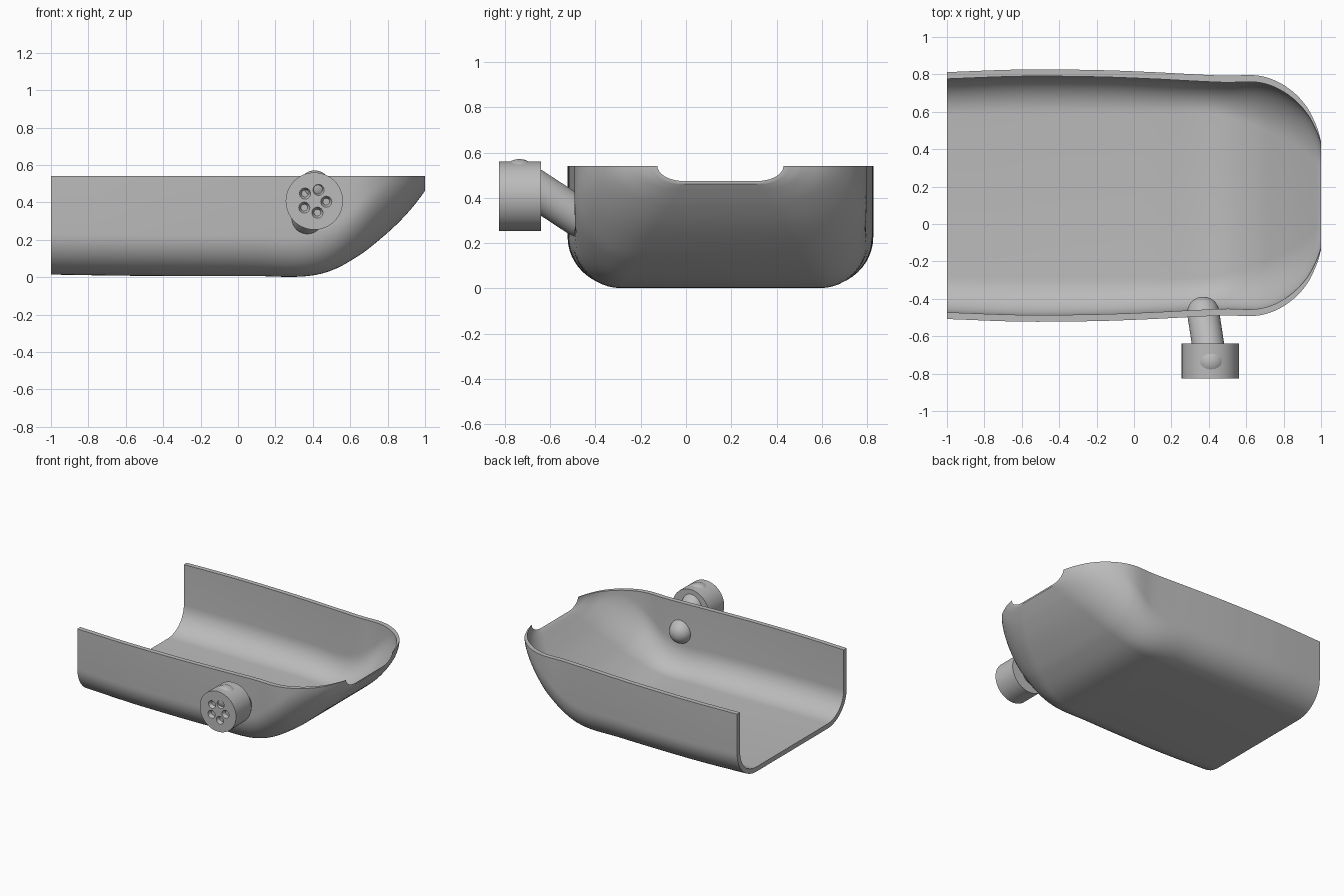
import bpy, bmesh, math
from mathutils import Vector

if "Cube" in bpy.data.objects:
    bpy.data.objects.remove(bpy.data.objects["Cube"])

grey = bpy.data.materials.new("plain grey")
grey.use_nodes = True
grey.diffuse_color = (0.5, 0.5, 0.5, 1)
grey.node_tree.nodes["Principled BSDF"].inputs["Base Color"].default_value = grey.diffuse_color

RIM, MID_Y = 0.54, 0.152


def make_object(name, bm):
    bmesh.ops.recalc_face_normals(bm, faces=bm.faces[:])
    mesh = bpy.data.meshes.new(name)
    bm.to_mesh(mesh)
    bm.free()
    mesh.materials.append(grey)
    obj = bpy.data.objects.new(name, mesh)
    bpy.context.collection.objects.link(obj)
    return obj


def smooth(obj):
    bpy.ops.object.select_all(action="DESELECT")
    obj.select_set(True)
    bpy.context.view_layer.objects.active = obj
    bpy.ops.object.shade_smooth_by_angle(angle=math.radians(32))


def cone(bm, start, end, r1, r2, sides):
    """Capped cone or cylinder between two points."""
    start, end = Vector(start), Vector(end)
    axis = end - start
    turn = axis.to_track_quat("Z", "Y").to_matrix().to_4x4()
    turn.translation = (start + end) / 2
    bmesh.ops.create_cone(bm, cap_ends=True, segments=sides, radius1=r1,
                          radius2=r2, depth=axis.length, matrix=turn)


# Tray stations: x, half width, bottom height, flat half width, corner height, thickness
stations = [Vector(s) for s in (
    (-1.0, 0.66, 0.014, 0.43, 0.22, 0.036),
    (-0.6, 0.674, 0.008, 0.44, 0.22, 0.036),
    (-0.2, 0.671, 0.006, 0.44, 0.22, 0.036),
    (0.1, 0.66, 0.006, 0.44, 0.22, 0.036),
    (0.35, 0.647, 0.004, 0.44, 0.22, 0.036),
    (0.5, 0.641, 0.036, 0.42, 0.24, 0.036),
    (0.65, 0.643, 0.118, 0.37, 0.28, 0.036),
    (0.75, 0.617, 0.195, 0.33, 0.29, 0.036),
    (0.85, 0.555, 0.284, 0.28, 0.256, 0.036),
    (0.93, 0.465, 0.37, 0.22, 0.17, 0.033),
    (0.98, 0.36, 0.434, 0.18, 0.106, 0.024),
    (1.0, 0.29, 0.462, 0.16, 0.078, 0.012))]


def spline(points, steps):
    """Catmull-Rom curve through the stations."""
    out = []
    for i in range(len(points) - 1):
        a, b = points[max(i - 1, 0)], points[i]
        c, d = points[i + 1], points[min(i + 2, len(points) - 1)]
        for k in range(steps):
            t = k / steps
            ta = (c - a) * (c[0] - b[0]) / (c[0] - a[0])
            tb = (d - b) * (c[0] - b[0]) / (d[0] - b[0])
            out.append(b * (2*t**3 - 3*t**2 + 1) + ta * (t**3 - 2*t*t + t)
                       + c * (3*t*t - 2*t**3) + tb * (t**3 - t*t))
    return out + [points[-1]]


def u_profile(half, bottom, flat, corner, arc=12):
    """U-shaped section from the +y rim round to the -y rim."""
    side = [(half, RIM)]
    for k in range(arc + 1):
        a = math.pi / 2 * k / arc
        side.append((flat + (half - flat) * math.cos(a),
                     min(bottom + corner * (1 - math.sin(a)), RIM)))
    return side + [(-y, z) for y, z in reversed(side)]


# Tray: outer and inner U sections lofted into one thick shell
bm = bmesh.new()
rings = []
for x, half, bottom, flat, corner, thick in spline(stations, 5):
    outer = u_profile(half, bottom, flat, corner)
    inner = u_profile(half - thick, bottom + thick, flat, corner - thick)
    rings.append([bm.verts.new((x, y + MID_Y, z))
                  for y, z in outer + inner[::-1]])
n = len(rings[0])
for r, s in zip(rings, rings[1:]):
    for i in range(n):
        j = (i + 1) % n
        bm.faces.new((r[i], r[j], s[j], s[i]))
for r in (rings[0], rings[-1]):
    for i in range(n // 2 - 1):
        bm.faces.new((r[i], r[i + 1], r[n - 2 - i], r[n - 1 - i]))
bmesh.ops.remove_doubles(bm, verts=bm.verts[:], dist=0.00001)
smooth(make_object("tray_shell", bm))

# Slanted pipe with rounded ends, passing through the tray wall
low, high = Vector((0.37, -0.475, 0.315)), Vector((0.41, -0.735, 0.485))
axis = high - low
turn = axis.to_track_quat("Z", "Y").to_matrix().to_4x4()
bm = bmesh.new()
bmesh.ops.create_uvsphere(bm, u_segments=40, v_segments=24, radius=0.086)
for v in bm.verts:
    if v.co.z > 0.001:
        v.co.z += axis.length
turn.translation = low
bmesh.ops.transform(bm, matrix=turn, verts=bm.verts[:])
smooth(make_object("connector_pipe", bm))

# Round plug head
hx, hz, front = 0.408, 0.407, -0.825
bm = bmesh.new()
cone(bm, (hx, -0.64, hz), (hx, front, hz), 0.153, 0.153, 64)
head = make_object("plug_head", bm)

# Five sockets cut into its front face
bm = bmesh.new()
for k in range(5):
    a = math.radians(72 * k - 3)
    x, z = hx + 0.064 * math.cos(a), hz + 0.064 * math.sin(a)
    cone(bm, (x, front + 0.025, z), (x, front - 0.005, z), 0.018, 0.032, 24)
cutter = make_object("socket_cutter", bm)
cutter.hide_render = True
cut = head.modifiers.new("sockets", "BOOLEAN")
cut.operation, cut.solver, cut.object = "DIFFERENCE", "EXACT", cutter
bpy.context.view_layer.objects.active = head
bpy.ops.object.modifier_apply(modifier=cut.name)
bpy.data.objects.remove(cutter)
smooth(head)
